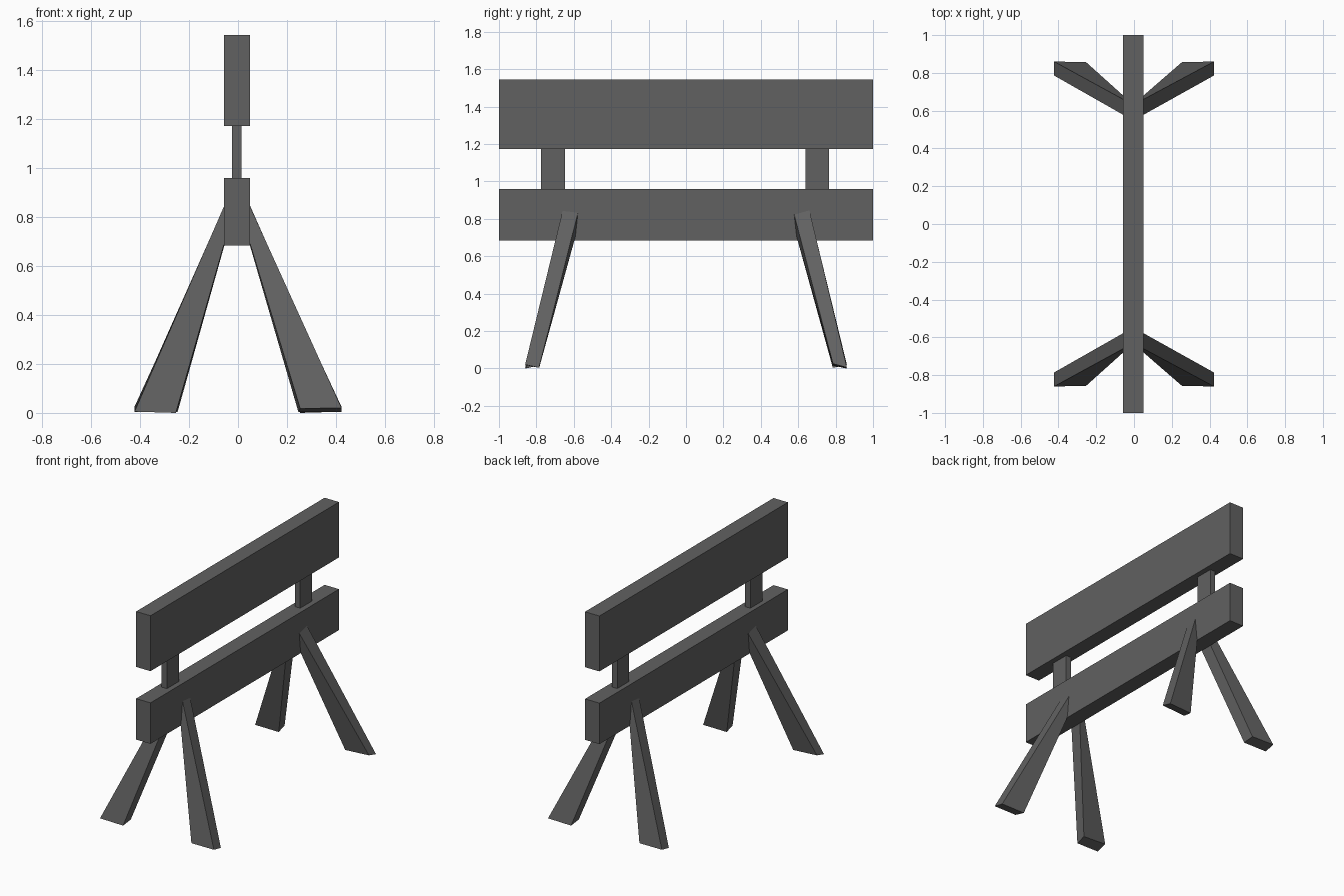
import bpy
from mathutils import Vector

if "Cube" in bpy.data.objects:
    bpy.data.objects.remove(bpy.data.objects["Cube"])

grey = bpy.data.materials.new("dark_grey")
grey.diffuse_color = (0.12, 0.12, 0.12, 1)
grey.use_nodes = True
grey.node_tree.nodes["Principled BSDF"].inputs["Base Color"].default_value = grey.diffuse_color

QUADS = [(0, 1, 3, 2), (4, 6, 7, 5), (0, 4, 5, 1),
         (2, 3, 7, 6), (0, 2, 6, 4), (1, 5, 7, 3)]


def hexa(name, verts):
    """Six-sided solid from 8 corners (4 bottom, 4 top)."""
    me = bpy.data.meshes.new(name)
    me.from_pydata(verts, [], QUADS)
    ob = bpy.data.objects.new(name, me)
    bpy.context.collection.objects.link(ob)
    me.materials.append(grey)
    # keep normals facing outward for mirrored copies too
    mid = sum((v.co for v in me.vertices), Vector()) / 8
    for p in me.polygons:
        if p.normal.dot(p.center - mid) < 0:
            p.flip()
    me.update()
    return ob


def box(name, x, y, z):
    return hexa(name, [(a, b, c) for c in z for b in y for a in x])


# Boards
BX = (-0.057, 0.05)
box("lower_beam", BX, (-1, 1), (0.685, 0.96))
box("upper_board", BX, (-1, 1), (1.173, 1.545))

# Posts joining the boards
box("front_post", (-0.025, 0.014), (-0.775, -0.647), (0.95, 1.18))
box("back_post", (-0.025, 0.014), (0.64, 0.765), (0.95, 1.18))


# Splayed legs, tapering upward into the lower beam
def leg(name, side, end, foot_z, top_z):
    foot = [(0.423, -0.86), (0.423, -0.786), (0.254, -0.857), (0.247, -0.785)]
    top_y = [-0.66, -0.578, -0.68, -0.598]
    low, high = [], []
    for (x, y), fz, ty, tz in zip(foot, foot_z, top_y, top_z):
        a = Vector((side * x, end * -y, fz))
        b = Vector((side * 0.0535 - 0.0035, end * -ty, tz))
        low.append(a)
        high.append(a.lerp(b, 1.08))
    hexa(name, low + high)


tilt_out = ((0.02, 0.004, 0.018, 0.003), (0.842, 0.832, 0.69, 0.68))
tilt_in = ((0.005, 0.025, 0.0, 0.015), (0.845, 0.825, 0.69, 0.68))
leg("front_right_leg", 1, -1, *tilt_out)
leg("back_left_leg", -1, 1, *tilt_out)
leg("front_left_leg", -1, -1, *tilt_in)
leg("back_right_leg", 1, 1, *tilt_in)
